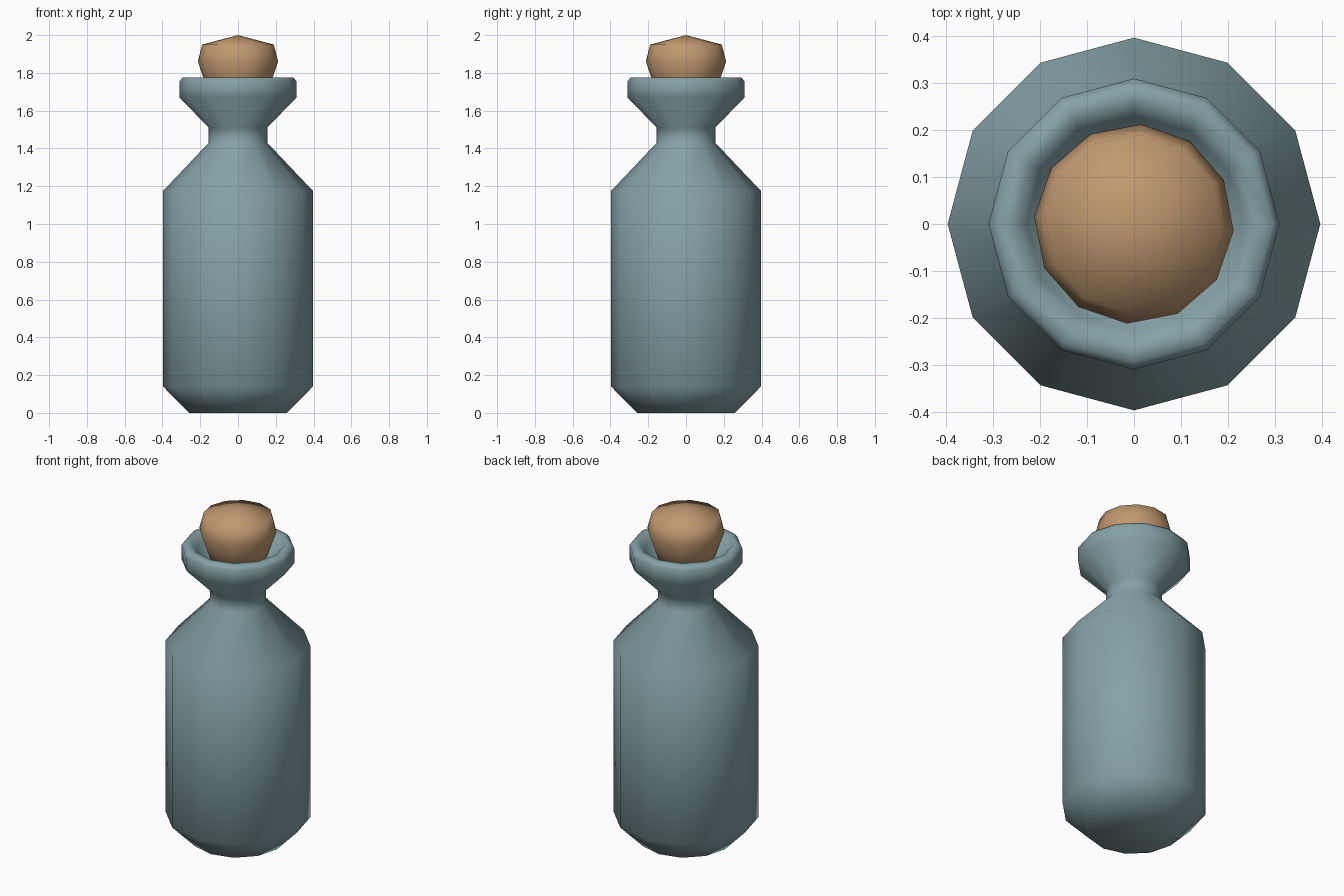
import bpy, bmesh, math

if "Cube" in bpy.data.objects:
    bpy.data.objects.remove(bpy.data.objects["Cube"])

def material(name, rgb):
    m = bpy.data.materials.new(name)
    m.diffuse_color = (*rgb, 1)
    m.use_nodes = True
    m.node_tree.nodes["Principled BSDF"].inputs["Base Color"].default_value = m.diffuse_color
    return m

def lathe(name, profile, mat, sides=12, turn=0.0):
    """Spin (radius, height) points about z; radius 0 makes a pole."""
    bm = bmesh.new()
    rings = []
    for r, z in profile:
        if r == 0:
            rings.append([bm.verts.new((0, 0, z))] * sides)
        else:
            rings.append([bm.verts.new((r * math.cos(turn + math.tau * i / sides),
                                        r * math.sin(turn + math.tau * i / sides), z))
                          for i in range(sides)])
    for a, b in zip(rings, rings[1:]):
        for i in range(sides):
            j = (i + 1) % sides
            bm.faces.new(list(dict.fromkeys((a[i], a[j], b[j], b[i]))))
    bmesh.ops.recalc_face_normals(bm, faces=bm.faces)
    for f in bm.faces:
        f.smooth = True
    me = bpy.data.meshes.new(name)
    bm.to_mesh(me)
    bm.free()
    me.materials.append(mat)
    ob = bpy.data.objects.new(name, me)
    bpy.context.collection.objects.link(ob)
    return ob

glass = material("grey teal glass", (0.235, 0.36, 0.385))
cork = material("tan cork", (0.53, 0.315, 0.16))

# bottle: body, shoulder, neck, flared lip and funnel inside the lip
lathe("bottle", [(0, 0), (0.26, 0), (0.397, 0.14), (0.397, 1.175), (0.155, 1.43),
                 (0.155, 1.51), (0.31, 1.67), (0.31, 1.755), (0.294, 1.775),
                 (0.255, 1.775), (0.23, 1.74), (0.13, 1.63), (0, 1.63)], glass)

# rounded stopper seated in the mouth, turned slightly
lathe("stopper", [(0, 1.64), (0.14, 1.64), (0.182, 1.77), (0.213, 1.86),
                  (0.190, 1.95), (0, 2.0)], cork, turn=math.radians(-4))
